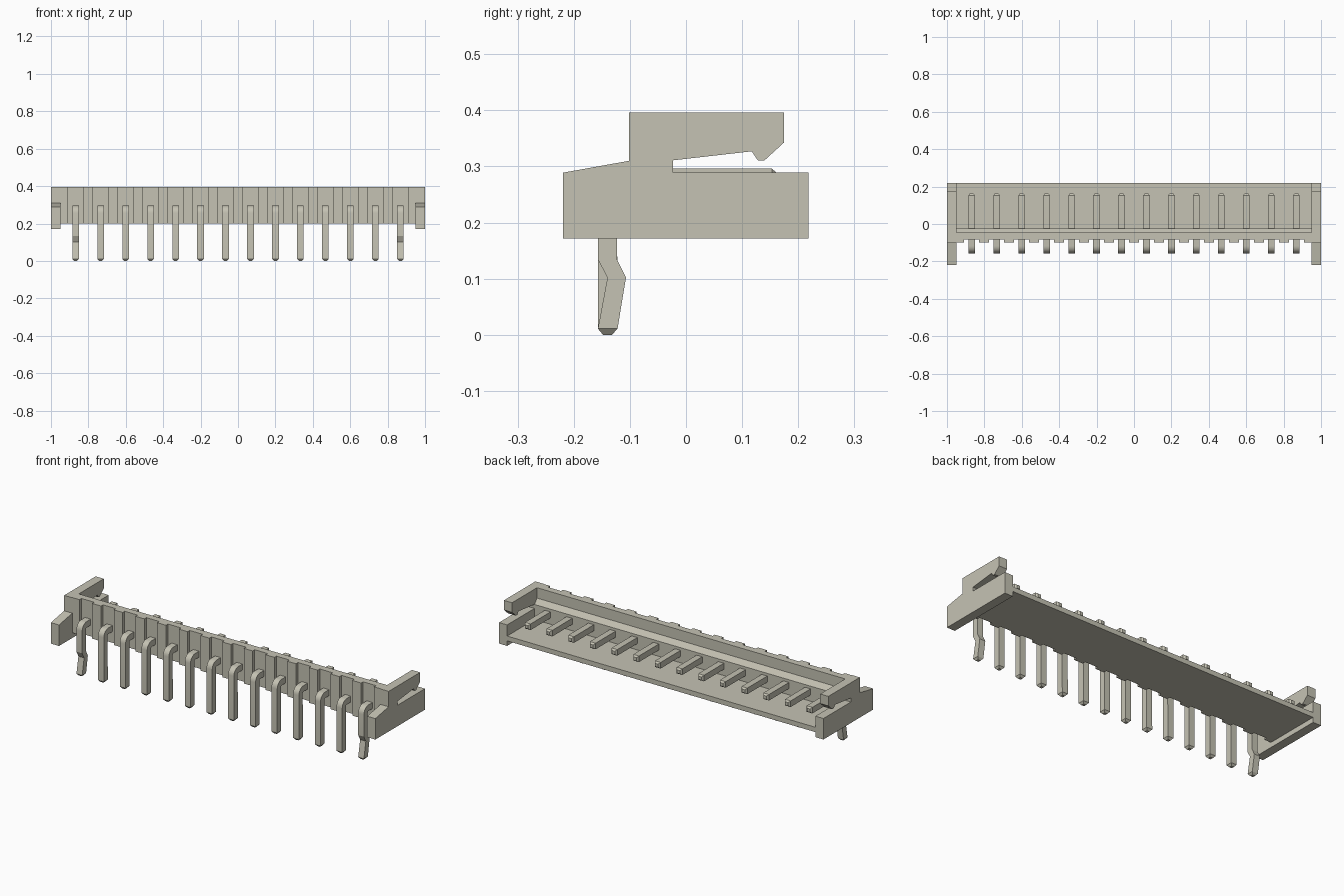
import bpy, bmesh, math

cube = bpy.data.objects.get("Cube")
if cube:
    bpy.data.objects.remove(cube, do_unlink=True)

# One warm grey plastic / metal colour
mat = bpy.data.materials.new("warm_grey")
mat.use_nodes = True
COLOUR = (0.56, 0.545, 0.455, 1.0)
mat.diffuse_color = COLOUR
mat.node_tree.nodes["Principled BSDF"].inputs["Base Color"].default_value = COLOUR


def add_object(name, bm):
    bmesh.ops.recalc_face_normals(bm, faces=bm.faces[:])
    mesh = bpy.data.meshes.new(name)
    bm.to_mesh(mesh)
    bm.free()
    mesh.materials.append(mat)
    obj = bpy.data.objects.new(name, mesh)
    bpy.context.collection.objects.link(obj)
    return obj


def extrude_profile(name, profile, x0, x1):
    """Extrude a (y, z) outline along x."""
    bm = bmesh.new()
    face = bm.faces.new([bm.verts.new((x0, y, z)) for y, z in profile])
    res = bmesh.ops.extrude_face_region(bm, geom=[face])
    verts = [v for v in res["geom"] if isinstance(v, bmesh.types.BMVert)]
    bmesh.ops.translate(bm, verts=verts, vec=(x1 - x0, 0, 0))
    return add_object(name, bm)


PINS, PITCH = 14, 0.1336
FIRST = -PITCH * (PINS - 1) / 2
BOTTOM, TOP = 0.2, 0.396

# Housing: floor and front wall with a sloped inner ledge
extrude_profile("housing", [
    (-0.082, BOTTOM), (0.218, BOTTOM), (0.218, 0.227), (-0.023, 0.227),
    (-0.023, 0.311), (-0.045, 0.338), (-0.045, TOP), (-0.082, TOP)], -0.95, 0.95)

# Side plates with slot and hooked upper arm
plate = [
    (-0.219, 0.172), (-0.219, 0.289), (-0.102, 0.31), (-0.102, TOP),
    (0.175, TOP), (0.175, 0.343), (0.14, 0.311), (0.128, 0.311),
    (0.117, 0.327), (-0.023, 0.311), (-0.023, 0.289), (0.218, 0.289), (0.218, 0.172)]
extrude_profile("left_side_plate", plate, 0.95, 1.0)
extrude_profile("right_side_plate", plate, -1.0, -0.95)

# Vertical ribs between the pins on the front wall
rib = [(-0.1, BOTTOM), (-0.08, BOTTOM), (-0.08, TOP), (-0.1, TOP)]
for i in range(PINS + 1):
    x = FIRST + (i - 0.5) * PITCH
    x0, x1 = max(x - 0.027, -0.95), min(x + 0.027, 0.95)
    extrude_profile("wall_rib", rib, x0, x1)


def make_pin(x, kinked):
    """Loft a bent pin through rectangular sections (outer, inner, half width)."""
    w = 0.0175
    sections = [((-0.148, 0.0), (-0.132, 0.0), 0.008),
                ((-0.157, 0.011), (-0.122, 0.011), w)]
    if kinked:
        sections += [((-0.14, 0.102), (-0.107, 0.102), w),
                     ((-0.157, 0.134), (-0.123, 0.134), w)]
    for k in range(7):
        a = math.radians(15 * k)
        c, s = math.cos(a), math.sin(a)
        sections.append(((-0.117 - 0.04 * c, 0.256 + 0.04 * s),
                         (-0.117 - 0.006 * c, 0.256 + 0.006 * s), w))
    sections += [((0.153, 0.296), (0.153, 0.262), w),
                 ((0.163, 0.288), (0.163, 0.27), 0.009)]
    bm = bmesh.new()
    rings = [[bm.verts.new((x + sx * hw, p[0], p[1]))
              for sx, p in ((-1, o), (1, o), (1, n), (-1, n))]
             for o, n, hw in sections]
    bm.faces.new(rings[0])
    bm.faces.new(rings[-1])
    for r, q in zip(rings, rings[1:]):
        for j in range(4):
            k = (j + 1) % 4
            bm.faces.new((r[j], r[k], q[k], q[j]))
    return add_object("contact_pin", bm)


# Row of pins, the two end ones kinked for retention
bpy.ops.object.select_all(action='DESELECT')
for i in range(PINS):
    pin = make_pin(FIRST + i * PITCH, i in (0, PINS - 1))
    pin.select_set(True)
    bpy.context.view_layer.objects.active = pin
bpy.ops.object.shade_smooth_by_angle(angle=math.radians(20))
